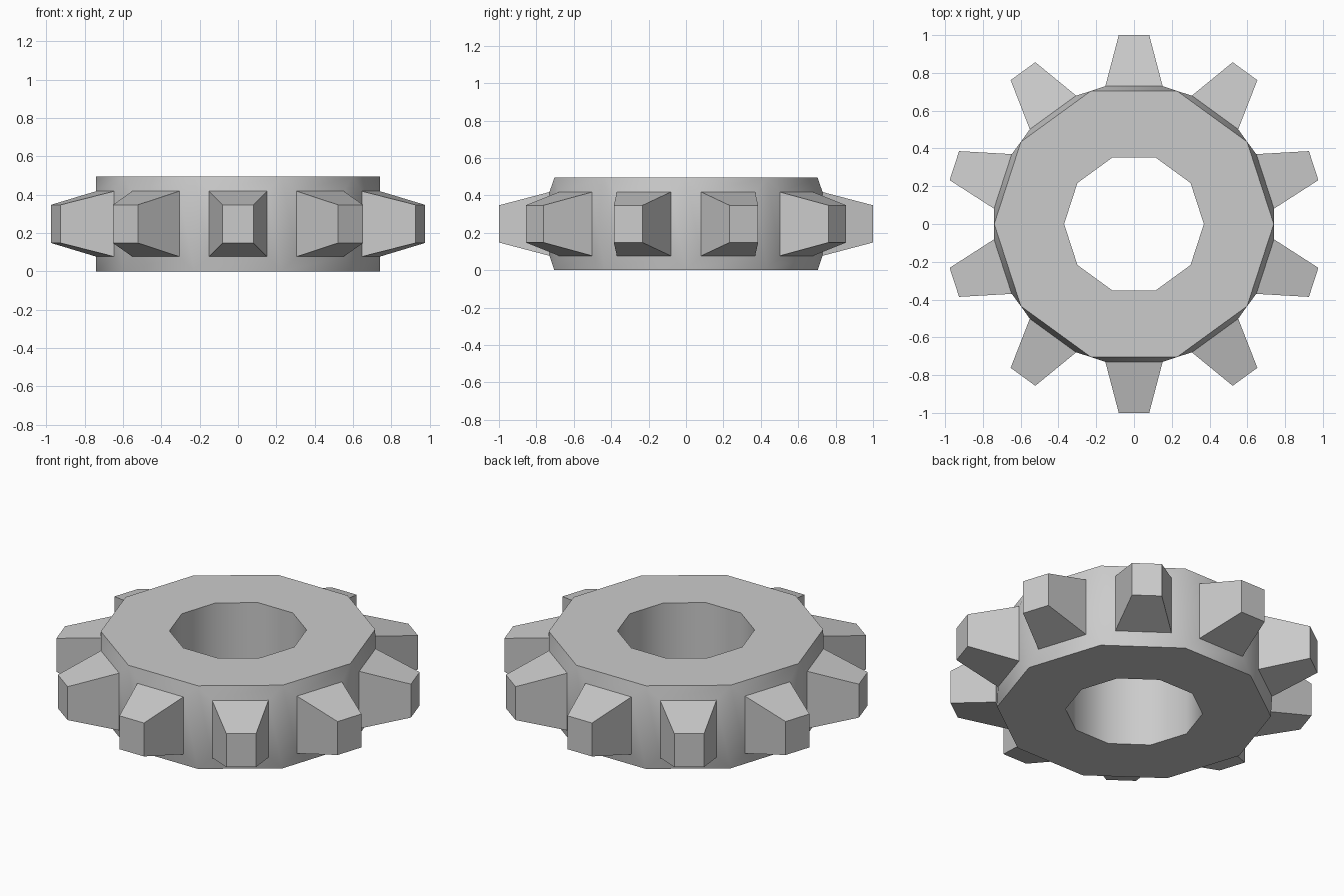
import bpy, bmesh
from math import cos, sin, pi, radians

if "Cube" in bpy.data.objects:
    bpy.data.objects.remove(bpy.data.objects["Cube"])

SIDES = 10
OUTER, INNER, HEIGHT, TIP = 0.74, 0.37, 0.495, 1.0

bm = bmesh.new()


def loop(radius, z):
    return [bm.verts.new((radius * cos(2 * pi * i / SIDES),
                          radius * sin(2 * pi * i / SIDES), z))
            for i in range(SIDES)]


def bridge(a, b):
    return [bm.faces.new((a[i], a[(i + 1) % SIDES], b[(i + 1) % SIDES], b[i]))
            for i in range(SIDES)]


# Ten-sided ring: outer wall, top, bore, bottom
loops = [loop(OUTER, 0), loop(OUTER, HEIGHT), loop(INNER, HEIGHT), loop(INNER, 0)]
walls = [bridge(loops[i], loops[(i + 1) % 4]) for i in range(4)]
outer = walls[0]
bm.normal_update()

# Raised pad on each outer face, then a tapered tooth
pad_radius = 0.73
apothem = OUTER * cos(pi / SIDES)
bmesh.ops.inset_individual(bm, faces=outer, thickness=0.077,
                           depth=pad_radius - apothem, use_even_offset=True)
bm.normal_update()
bmesh.ops.inset_individual(bm, faces=outer, thickness=0.071,
                           depth=TIP - pad_radius, use_even_offset=True)
bmesh.ops.recalc_face_normals(bm, faces=bm.faces[:])

mesh = bpy.data.meshes.new("gear_wheel")
bm.to_mesh(mesh)
bm.free()
gear = bpy.data.objects.new("gear_wheel", mesh)
bpy.context.collection.objects.link(gear)

# Smooth walls, crisp teeth and rims
bpy.context.view_layer.objects.active = gear
gear.select_set(True)
bpy.ops.object.shade_smooth_by_angle(angle=radians(40))
